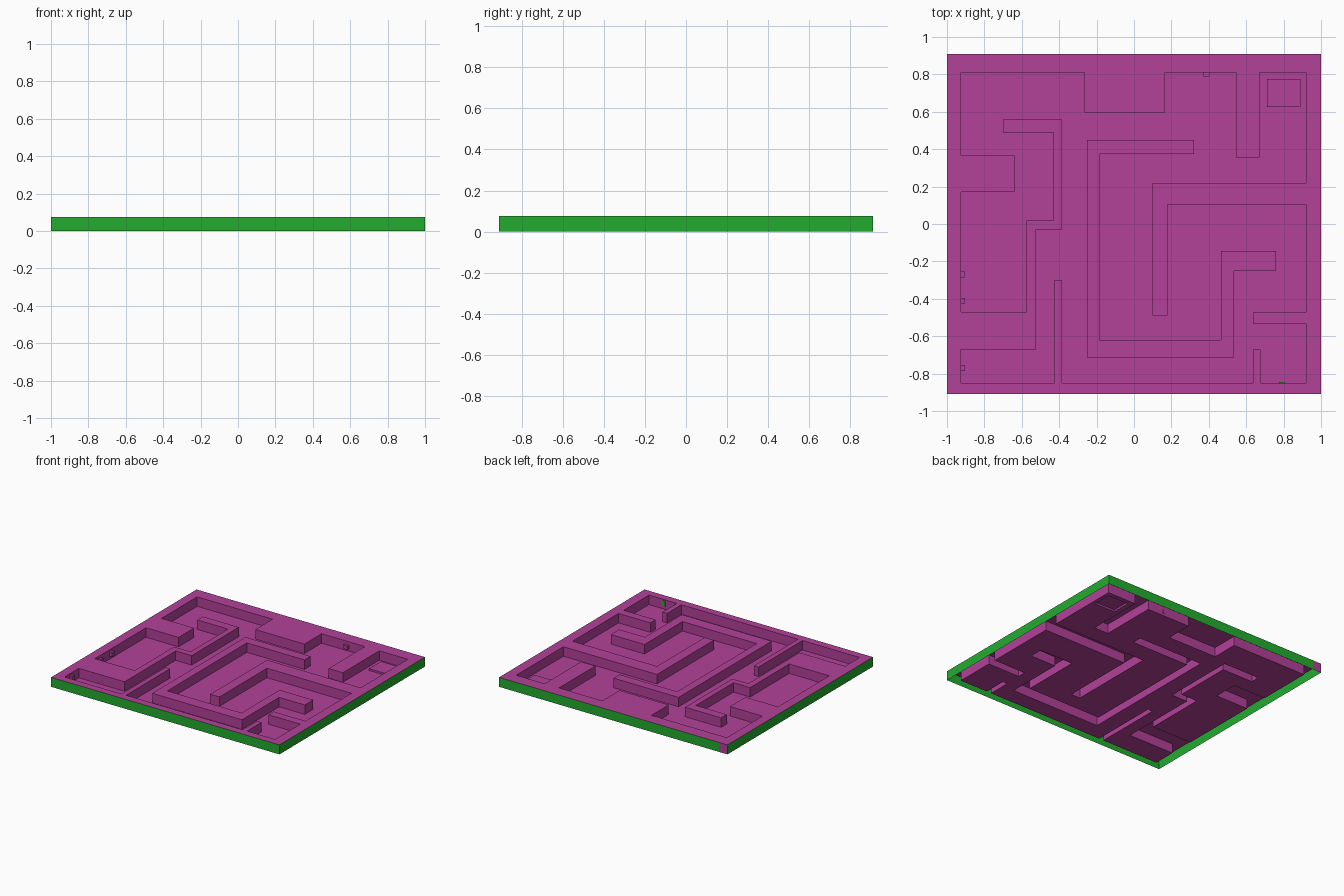
import bpy
import bmesh

cube = bpy.data.objects.get("Cube")
if cube:
    bpy.data.objects.remove(cube)

HEIGHT = 0.075   # top of the maze walls
PAD = 0.015      # top of the goal pad


def make_material(name, colour):
    mat = bpy.data.materials.new(name)
    mat.use_nodes = True
    mat.diffuse_color = colour
    mat.node_tree.nodes["Principled BSDF"].inputs["Base Color"].default_value = colour
    return mat


purple = make_material("purple", (0.45, 0.053, 0.32, 1))
green = make_material("green", (0.017, 0.41, 0.028, 1))


def make_object(name, bm, *materials):
    mesh = bpy.data.meshes.new(name)
    bm.to_mesh(mesh)
    bm.free()
    for mat in materials:
        mesh.materials.append(mat)
    obj = bpy.data.objects.new(name, mesh)
    bpy.context.collection.objects.link(obj)
    return obj


def right_angle_loop(steps):
    """Corners of a loop whose coordinates alternate x, y, x, y..."""
    count = len(steps)
    points = []
    for i in range(0, count, 2):
        x, y, next_x = steps[i], steps[i + 1], steps[(i + 2) % count]
        points += [(x, y), (next_x, y)]
    return points


def flat_fill(name, loops, z):
    """Flat sheet bounded by the first loop, with the others as holes."""
    bm = bmesh.new()
    for loop in loops:
        verts = [bm.verts.new((x, y, z)) for x, y in loop]
        for a, b in zip(verts, verts[1:] + verts[:1]):
            bm.edges.new((a, b))
    bmesh.ops.triangle_fill(bm, edges=bm.edges[:], use_beauty=True)
    bm.normal_update()
    for face in bm.faces:
        if face.normal.z < 0:
            face.normal_flip()
    bmesh.ops.dissolve_limit(bm, angle_limit=0.01, verts=bm.verts[:], edges=bm.edges[:])
    return make_object(name, bm, purple)


def upright_walls(name, loop, top, *materials):
    """Vertical band along a loop, facing the right of its direction."""
    bm = bmesh.new()
    low = [bm.verts.new((x, y, 0)) for x, y in loop]
    high = [bm.verts.new((x, y, top)) for x, y in loop]
    for i in range(len(loop)):
        j = (i + 1) % len(loop)
        bm.faces.new((low[i], low[j], high[j], high[i]))
    return make_object(name, bm, *materials)


def block(name, centre, size, mat):
    bm = bmesh.new()
    bmesh.ops.create_cube(bm, size=1)
    bmesh.ops.scale(bm, vec=size, verts=bm.verts)
    bmesh.ops.translate(bm, vec=centre, verts=bm.verts)
    return make_object(name, bm, mat)


# Plan outlines: the room clockwise, raised parts counterclockwise
room = right_angle_loop([
    -.925, .81, -.265, .595, .165, .81, .545, .355, .67, .81,
    .92, .22, .10, -.49, .18, .105, .92, -.47, .64, -.535,
    .92, -.85, .675, -.67, .635, -.85, -.385, -.3, -.425, -.85,
    -.925, -.67, -.525, -.03, -.385, .56, -.70, .49, -.43, .02,
    -.575, -.47, -.925, .17, -.64, .365])
island = right_angle_loop([
    -.25, .45, .32, .375, -.185, -.62, .465, -.145, .76, -.25,
    .535, -.715])[::-1]
pad = right_angle_loop([.71, .775, .89, .625])[::-1]
outside = [(-1, -.91), (1, -.91), (1, .91), (-.925, .91), (-1, .91)]

# Floor, wall tops and wall sides of the hollow tray
flat_fill("maze_floor", [room, island, pad], 0)
flat_fill("wall_tops", [outside, room], HEIGHT)
flat_fill("island_top", [island], HEIGHT)
flat_fill("goal_pad_top", [pad], PAD)
upright_walls("room_sides", room, HEIGHT, purple)
upright_walls("island_sides", island, HEIGHT, purple)
upright_walls("goal_pad_sides", pad, PAD, purple)

# Green outer sides, with one short purple piece at the back corner
sides = upright_walls("outer_sides", outside, HEIGHT, green, purple)
for face in sides.data.polygons:
    if face.normal.y > 0.5 and face.center.x < -.94:
        face.material_index = 1

# Small pegs on the room walls
block("back_peg", (.387, .8, .033), (.035, .022, .03), purple)
for number, y in enumerate((-.27, -.41, -.77)):
    block(f"side_peg_{number + 1}", (-.914, y, .04), (.022, .03, .035), purple)

# Green opening in the front wall
block("front_opening", (.79, -.849, .045), (.03, .006, .04), green)
